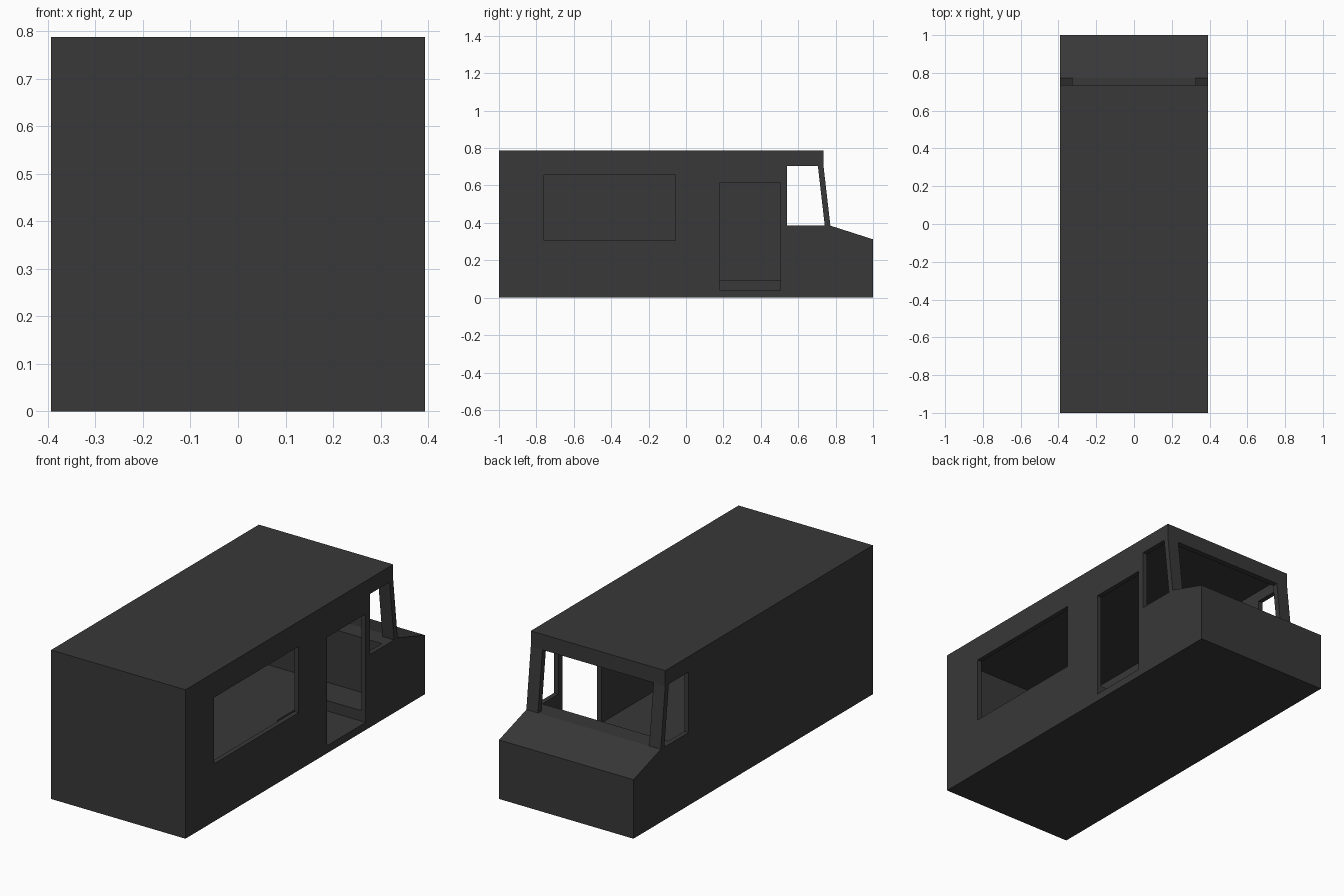
import bpy, bmesh

if "Cube" in bpy.data.objects:
    bpy.data.objects.remove(bpy.data.objects["Cube"])

W, H = 0.393, 0.787      # half width, height
T = 0.025                # wall thickness
SILL, HEAD, FLOOR = 0.385, 0.705, 0.095


def extrude_profile(name, pts, x0, x1):
    """Closed (y, z) profile extruded along x."""
    bm = bmesh.new()
    face = bm.faces.new([bm.verts.new((x0, y, z)) for y, z in pts])
    ext = bmesh.ops.extrude_face_region(bm, geom=[face])
    verts = [g for g in ext["geom"] if isinstance(g, bmesh.types.BMVert)]
    bmesh.ops.translate(bm, verts=verts, vec=(x1 - x0, 0, 0))
    bmesh.ops.recalc_face_normals(bm, faces=bm.faces)
    mesh = bpy.data.meshes.new(name)
    bm.to_mesh(mesh)
    bm.free()
    obj = bpy.data.objects.new(name, mesh)
    bpy.context.collection.objects.link(obj)
    return obj


def rect(y0, y1, z0, z1):
    return [(y0, z0), (y1, z0), (y1, z1), (y0, z1)]


def cut(body, name, pts, x0, x1):
    cutter = extrude_profile(name, pts, x0, x1)
    cutter.hide_render = True
    mod = body.modifiers.new(name, "BOOLEAN")
    mod.operation = "DIFFERENCE"
    mod.solver = "EXACT"
    mod.object = cutter
    bpy.context.view_layer.objects.active = body
    bpy.ops.object.modifier_apply(modifier=name)
    bpy.data.objects.remove(cutter)


# outer shell with sloping hood
body = extrude_profile("van_body", [
    (-1, 0), (1, 0), (1, 0.312), (0.772, SILL), (0.735, HEAD),
    (0.735, H), (-1, H)], -W, W)

# hollow interior, leaving a dashboard block behind the hood
cut(body, "interior", [
    (-1 + T, FLOOR), (0.675, FLOOR), (0.675, SILL), (0.742, SILL),
    (0.705, HEAD), (0.705, H - T), (-1 + T, H - T)], -W + T, W - T)

# windscreen
cut(body, "windscreen_opening", rect(0.69, 0.9, SILL, HEAD), -0.325, 0.325)

# cab windows on both sides
cut(body, "cab_windows", [
    (0.54, SILL), (0.742, SILL), (0.705, HEAD), (0.54, HEAD)], -W - 0.1, W + 0.1)

# serving hatch, side door and its step well
cut(body, "serving_hatch", rect(-0.76, -0.055, 0.305, 0.655), W - 0.1, W + 0.1)
cut(body, "side_door", rect(0.18, 0.505, 0.04, 0.613), 0.1, W + 0.1)

# dark paint
paint = bpy.data.materials.new("dark_paint")
paint.diffuse_color = (0.04, 0.04, 0.04, 1)
paint.use_nodes = True
paint.node_tree.nodes["Principled BSDF"].inputs["Base Color"].default_value = paint.diffuse_color
body.data.materials.clear()
body.data.materials.append(paint)
